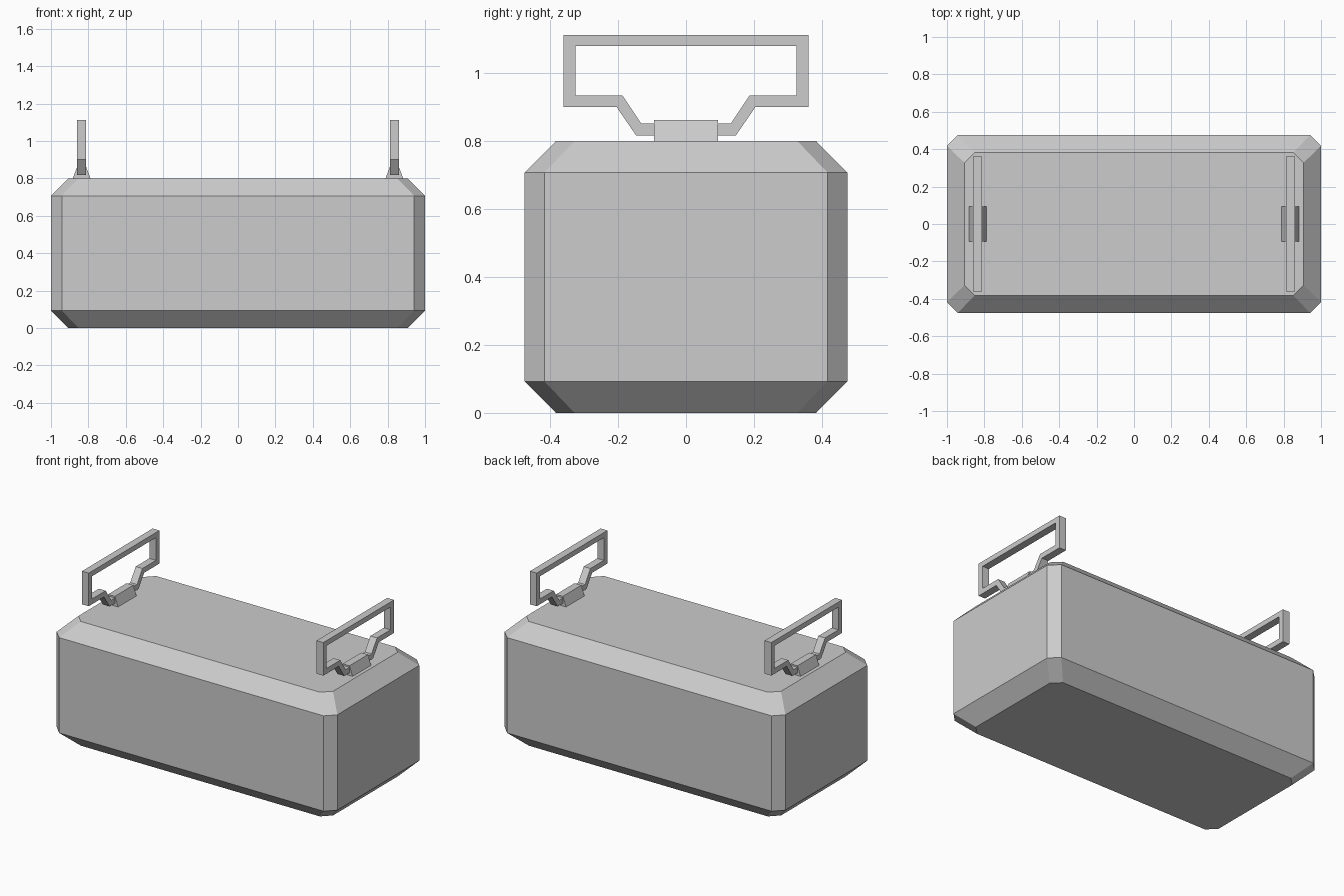
import bpy

if "Cube" in bpy.data.objects:
    bpy.data.objects.remove(bpy.data.objects["Cube"])

grey = bpy.data.materials.new("light grey")
grey.diffuse_color = (0.604, 0.604, 0.604, 1)
grey.use_nodes = True
grey.node_tree.nodes["Principled BSDF"].inputs["Base Color"].default_value = grey.diffuse_color


def make(name, verts, faces):
    mesh = bpy.data.meshes.new(name)
    mesh.from_pydata(verts, [], faces)
    mesh.materials.append(grey)
    obj = bpy.data.objects.new(name, mesh)
    bpy.context.collection.objects.link(obj)
    return obj


def loft(name, rings):
    """Skin a stack of equal rings and cap both ends."""
    n = len(rings[0])
    verts = [v for ring in rings for v in ring]
    faces = [(r * n + i, r * n + (i + 1) % n, (r + 1) * n + (i + 1) % n, (r + 1) * n + i)
             for r in range(len(rings) - 1) for i in range(n)]
    faces += [tuple(reversed(range(n))), tuple(range(len(verts) - n, len(verts)))]
    return make(name, verts, faces)


def octagon(hx, hy, c, z):
    """Rectangle with cut corners, counter-clockwise."""
    return [(hx, -hy + c, z), (hx, hy - c, z), (hx - c, hy, z), (-hx + c, hy, z),
            (-hx, hy - c, z), (-hx, -hy + c, z), (-hx + c, -hy, z), (hx - c, -hy, z)]


def rectangle(x, hx, hy, z):
    return [(x + hx, -hy, z), (x + hx, hy, z), (x - hx, hy, z), (x - hx, -hy, z)]


# Box body with chamfered edges and corners
loft("body", [octagon(0.907, 0.383, 0.055, 0), octagon(1, 0.475, 0.058, 0.093),
              octagon(1, 0.475, 0.058, 0.707), octagon(0.907, 0.383, 0.055, 0.8)])

# Handle outline halves (y, z), mirrored across y
outer_half = [(0.147, 0.817), (0.204, 0.9), (0.36, 0.9), (0.36, 1.113)]
inner_half = [(0.132, 0.852), (0.187, 0.934), (0.325, 0.934), (0.325, 1.08)]


def full(half):
    return half + [(-y, z) for y, z in reversed(half)]


def handle(name, x, half_width):
    """Closed flat bar made from an outer and an inner outline."""
    outer, inner = full(outer_half), full(inner_half)
    n = len(outer)
    verts = [(x + s * half_width, y, z) for s in (1, -1) for loop in (outer, inner) for y, z in loop]
    faces = []
    for i in range(n):
        j = (i + 1) % n
        faces += [(i, j, n + j, n + i),                          # +x side
                  (2 * n + j, 2 * n + i, 3 * n + i, 3 * n + j),  # -x side
                  (j, i, 2 * n + i, 2 * n + j),                  # outer edge
                  (n + i, n + j, 3 * n + j, 3 * n + i)]          # inner edge
    make(name, verts, faces)


# Handles and their tapered clips at both ends
for side, sx in (("left", -1), ("right", 1)):
    x = sx * 0.836
    handle(side + "_handle", x, 0.024)
    loft(side + "_handle_clip", [rectangle(x, 0.049, 0.094, 0.795),
                                 rectangle(x, 0.024, 0.094, 0.862)])
